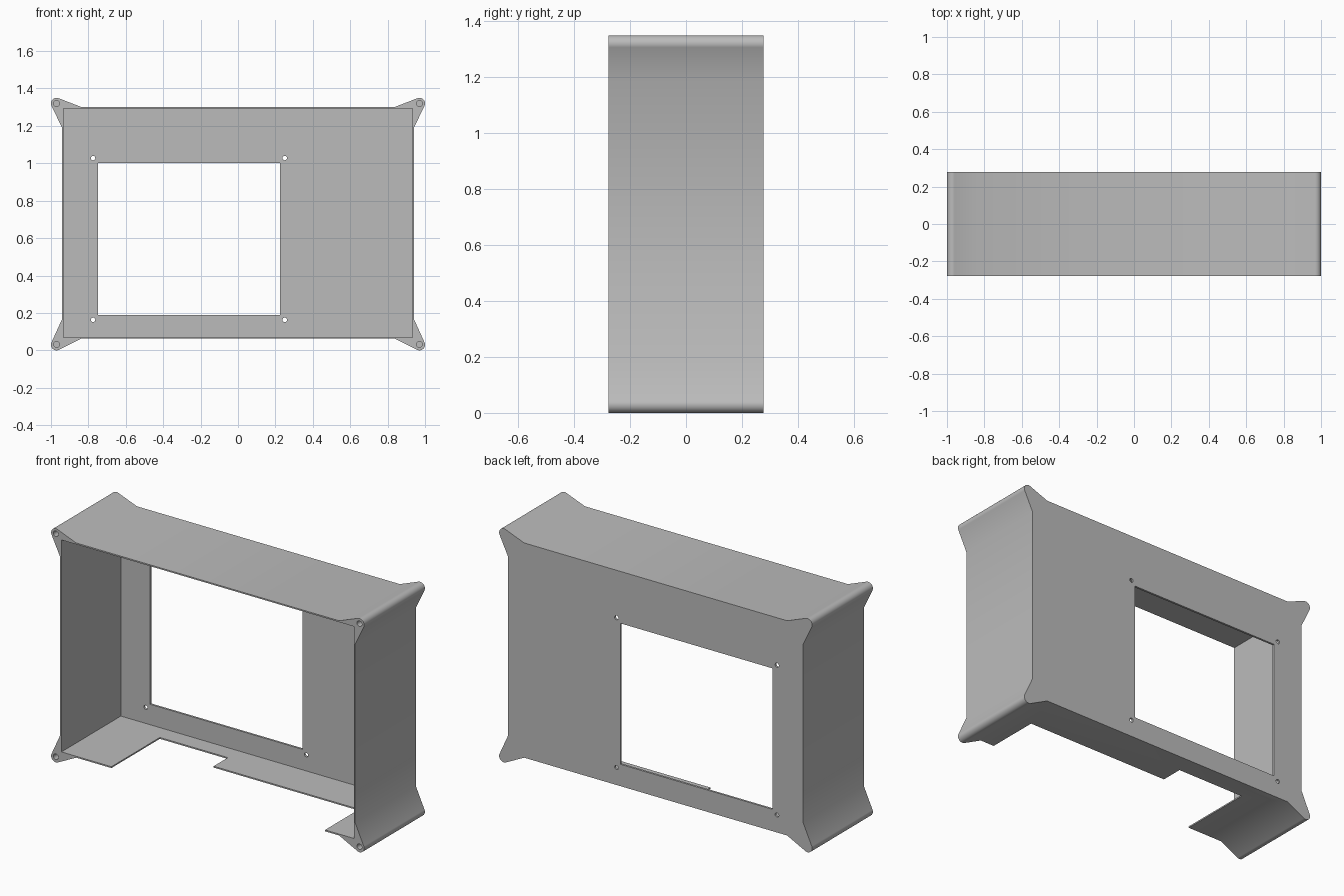
import bpy, bmesh, math
from mathutils import Matrix

cube = bpy.data.objects.get("Cube")
if cube:
    bpy.data.objects.remove(cube, do_unlink=True)

HALF_X, HALF_Y = 0.942, 0.277      # shell half width, half depth
Z_LOW, Z_HIGH = 0.062, 1.302       # outer faces of floor and roof
WALL, BACK = 0.008, 0.012          # wall and back panel thickness
LUG_X, LUG_R = 0.97, 0.03          # corner screw lugs
LUG_LOW, LUG_HIGH = 0.03, 1.32

grey = bpy.data.materials.new("plain grey")
grey.use_nodes = True
grey.diffuse_color = (0.5, 0.5, 0.5, 1)
grey.node_tree.nodes["Principled BSDF"].inputs["Base Color"].default_value = grey.diffuse_color


def make_object(name, bm):
    bmesh.ops.recalc_face_normals(bm, faces=bm.faces)
    mesh = bpy.data.meshes.new(name)
    bm.to_mesh(mesh)
    bm.free()
    mesh.materials.append(grey)
    obj = bpy.data.objects.new(name, mesh)
    bpy.context.collection.objects.link(obj)
    return obj


def box(name, x0, x1, y0, y1, z0, z1):
    bm = bmesh.new()
    bmesh.ops.create_cube(bm, size=1)
    bmesh.ops.scale(bm, vec=(x1 - x0, y1 - y0, z1 - z0), verts=bm.verts)
    bmesh.ops.translate(bm, vec=((x0 + x1) / 2, (y0 + y1) / 2, (z0 + z1) / 2), verts=bm.verts)
    return make_object(name, bm)


def hole(name, x, z, radius, y0, y1):
    bm = bmesh.new()
    turn = Matrix.Translation((x, (y0 + y1) / 2, z)) @ Matrix.Rotation(math.pi / 2, 4, 'X')
    bmesh.ops.create_cone(bm, cap_ends=True, segments=24, radius1=radius, radius2=radius,
                          depth=y1 - y0, matrix=turn)
    return make_object(name, bm)


def lug_outline(lug_z, side_z, edge_z, up):
    """Right-hand corner from side wall round the lug to the roof or floor."""
    side, edge = (HALF_X, side_z), (0.84, edge_z)

    def tangent(point, sign):
        dx, dz = point[0] - LUG_X, (point[1] - lug_z) * up
        return math.atan2(dz, dx) % math.tau + sign * math.acos(LUG_R / math.hypot(dx, dz))

    start, end = tangent(side, 1) - math.tau, tangent(edge, -1)
    steps = 16
    arc = []
    for i in range(steps + 1):
        a = start + (end - start) * i / steps
        arc.append((LUG_X + LUG_R * math.cos(a), lug_z + up * LUG_R * math.sin(a)))
    return [side] + arc + [edge]


# Outer body: the full outline with four lugs, extruded front to back
right = lug_outline(LUG_LOW, 0.164, Z_LOW, -1)[::-1] + lug_outline(LUG_HIGH, 1.193, Z_HIGH, 1)
outline = right + [(-x, z) for x, z in reversed(right)]
bm = bmesh.new()
face = bm.faces.new([bm.verts.new((x, -HALF_Y, z)) for x, z in outline])
extruded = bmesh.ops.extrude_face_region(bm, geom=[face])["geom"]
bmesh.ops.translate(bm, vec=(0, 2 * HALF_Y, 0),
                    verts=[v for v in extruded if isinstance(v, bmesh.types.BMVert)])
housing = make_object("housing", bm)

# Cavity, display window and the stepped opening in the floor
inner = HALF_X - WALL
cutters = [
    box("cavity_cutter", -inner, inner, -0.4, HALF_Y - BACK, Z_LOW + WALL, Z_HIGH - WALL),
    box("window_cutter", -0.748, 0.225, 0.2, 0.4, 0.188, 1.002),
    box("floor_deep_cutter", -0.615, -0.18, -0.4, 0.165, 0.02, 0.12),
    box("floor_wide_cutter", -0.4, 0.75, -0.4, 0.035, 0.02, 0.12),
]

# Small mounting holes around the window
for x in (-0.775, 0.25):
    for z in (0.163, 1.028):
        cutters.append(hole("mount_hole_cutter", x, z, 0.012, 0.2, 0.4))

# Blind screw holes in the lugs
for x in (-LUG_X, LUG_X):
    for z in (LUG_LOW + 0.002, LUG_HIGH):
        cutters.append(hole("screw_hole_cutter", x, z, 0.016, -0.4, -HALF_Y + 0.15))

bpy.context.view_layer.objects.active = housing
for cutter in cutters:
    cutter.hide_render = True
    cut = housing.modifiers.new(cutter.name, 'BOOLEAN')
    cut.operation, cut.solver, cut.object = 'DIFFERENCE', 'EXACT', cutter
    bpy.ops.object.modifier_apply(modifier=cut.name)
    bpy.data.objects.remove(cutter, do_unlink=True)

# Smooth lugs, crisp edges
for obj in bpy.context.selected_objects:
    obj.select_set(False)
housing.select_set(True)
bpy.ops.object.shade_smooth_by_angle(angle=math.radians(30))
